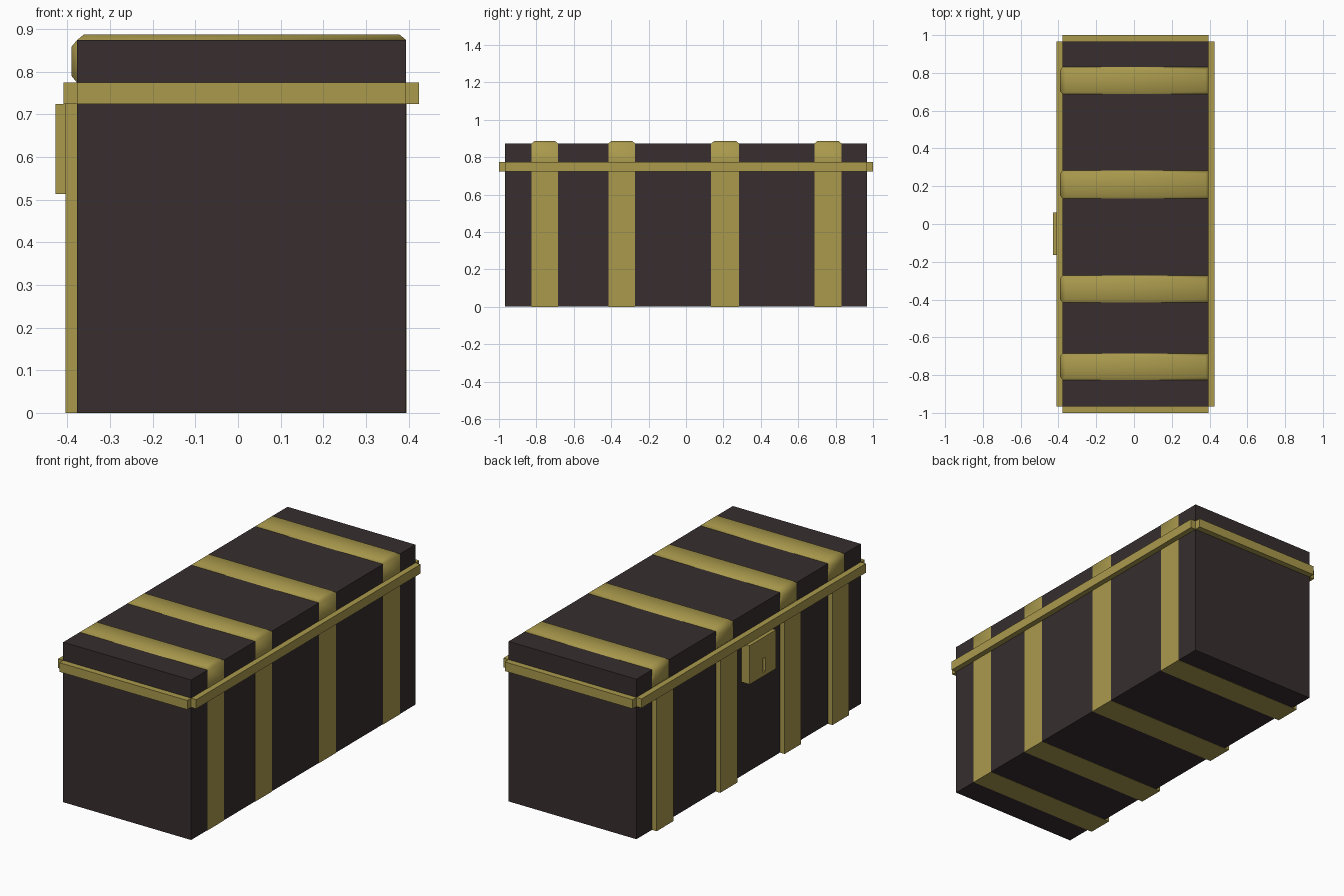
import bpy, bmesh

if "Cube" in bpy.data.objects:
    bpy.data.objects.remove(bpy.data.objects["Cube"])


def material(name, rgb):
    m = bpy.data.materials.new(name)
    m.diffuse_color = (*rgb, 1)
    m.use_nodes = True
    m.node_tree.nodes["Principled BSDF"].inputs["Base Color"].default_value = m.diffuse_color
    return m


dark = material("dark wood", (0.038, 0.027, 0.028))
gold = material("dull gold", (0.40, 0.32, 0.073))


def make(name, verts, faces, mat, smooth=False):
    me = bpy.data.meshes.new(name)
    me.from_pydata(verts, [], faces)
    bm = bmesh.new()
    bm.from_mesh(me)
    bmesh.ops.recalc_face_normals(bm, faces=bm.faces)
    for f in bm.faces:
        f.smooth = smooth
    bm.to_mesh(me)
    bm.free()
    me.materials.append(mat)
    ob = bpy.data.objects.new(name, me)
    bpy.context.collection.objects.link(ob)
    return ob


def box(name, x, y, z, mat):
    verts = [(a, b, c) for a in x for b in y for c in z]
    faces = [(0, 1, 3, 2), (4, 6, 7, 5), (0, 4, 5, 1),
             (2, 3, 7, 6), (0, 2, 6, 4), (1, 5, 7, 3)]
    return make(name, verts, faces, mat)


XL, XR, YE = -0.378, 0.394, 0.967
Z_RIM, Z_LID, Z_TOP = 0.725, 0.775, 0.874

# Chest body and lid
box("chest_body", (XL, XR), (-YE, YE), (0.001, Z_LID), dark)
box("chest_lid", (XL, XR), (-YE, YE), (Z_LID, Z_TOP), dark)

# Rim bars around the lid joint
box("rim_left", (-0.409, XL), (-YE, YE), (Z_RIM, Z_LID), gold)
box("rim_right", (XR, 0.425), (-YE, YE), (Z_RIM, Z_LID), gold)
for s, n in ((-1, "front"), (1, "back")):
    box("rim_" + n, (XL, XR), sorted((s * YE, s)), (Z_RIM, Z_LID), gold)


def lid_strap(name, y0, y1):
    """Raised chamfered pads on lid top and left, flush panel on the right."""
    i, r, x2 = 0.016, 0.013, XR + 0.001
    verts = []
    for y, d in ((y0, i), (y1, -i)):
        verts += [(XL, y, Z_LID), (XL, y, Z_TOP), (x2, y, Z_TOP), (x2, y, Z_LID),
                  (XL + i, y + d, Z_TOP + r), (x2 - i, y + d, Z_TOP + r),
                  (XL - r, y + d, Z_LID + i), (XL - r, y + d, Z_TOP - i)]
    faces = [(4, 5, 13, 12), (1, 2, 5, 4), (9, 12, 13, 10), (1, 4, 12, 9), (2, 10, 13, 5),
             (6, 7, 15, 14), (0, 1, 7, 6), (8, 14, 15, 9), (0, 6, 14, 8), (1, 9, 15, 7),
             (2, 3, 11, 10)]
    make(name, verts, faces, gold, smooth=True)


# Four straps: lower band (proud on the left, flush on right and bottom) and lid band
for k, (y0, y1) in enumerate(((-0.825, -0.685), (-0.415, -0.272),
                              (0.135, 0.283), (0.687, 0.831)), 1):
    box(f"body_strap_{k}", (-0.405, XR + 0.001), (y0, y1), (0, Z_RIM), gold)
    lid_strap(f"lid_strap_{k}", y0, y1)

# Lock plate with keyhole slot
lock = box("lock", (-0.428, XL), (-0.165, 0.062), (0.513, Z_RIM), gold)
cutter = box("keyhole_cutter", (-0.45, -0.408), (-0.073, -0.053), (0.535, 0.61), gold)
cutter.hide_render = True
cutter.hide_viewport = True
cut = lock.modifiers.new("keyhole", 'BOOLEAN')
cut.operation = 'DIFFERENCE'
cut.solver = 'EXACT'
cut.object = cutter
